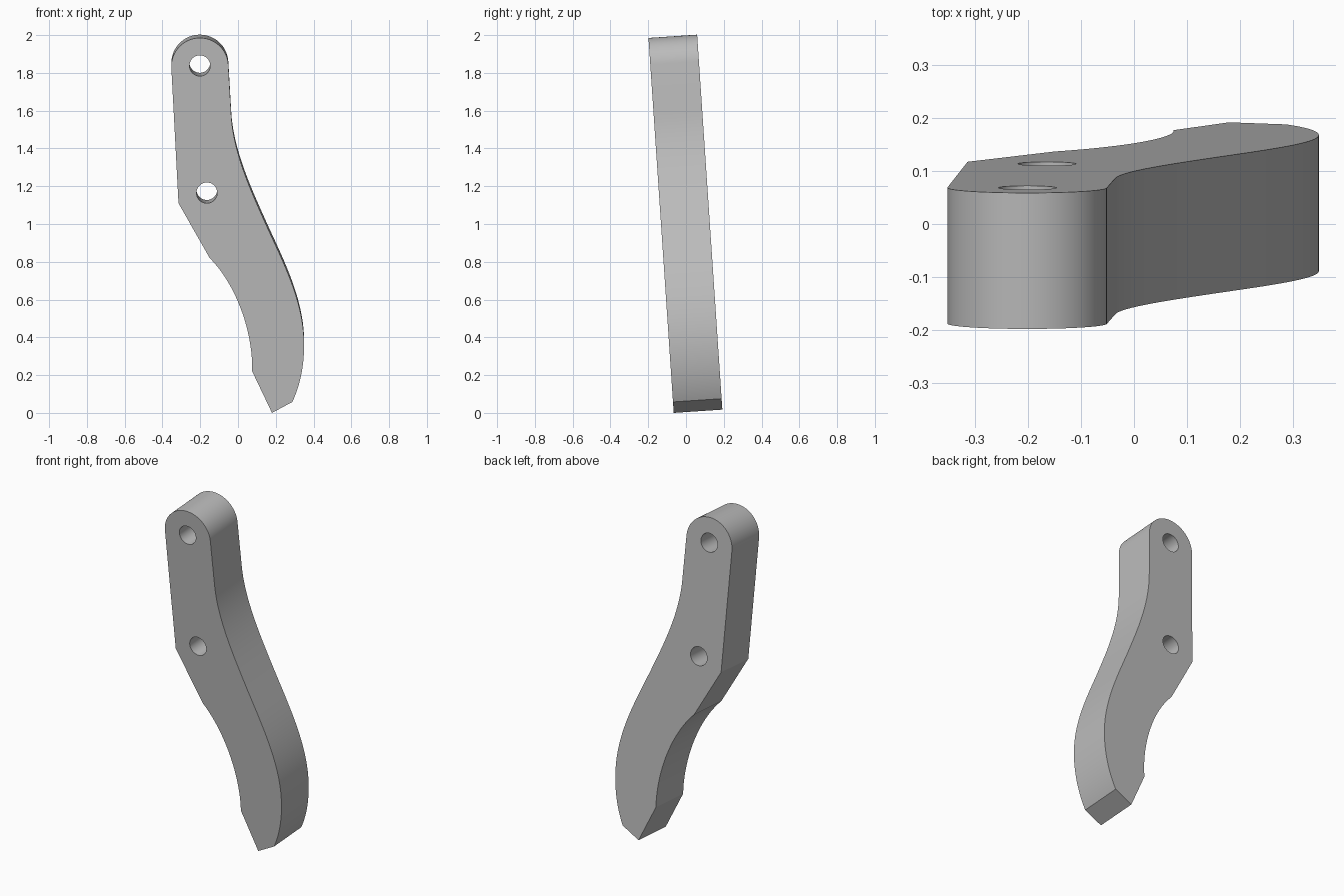
import bpy
import math
from mathutils import Vector
from mathutils.geometry import interpolate_bezier

cube = bpy.data.objects.get("Cube")
if cube:
    bpy.data.objects.remove(cube, do_unlink=True)

TILT = math.radians(3.85)
THICK = 0.258
HOLE_R = 0.055


def arc(cx, cy, r, start, end, steps):
    angles = [math.radians(start + (end - start) * i / steps) for i in range(steps + 1)]
    return [Vector((cx + r * math.cos(a), cy + r * math.sin(a), 0)) for a in angles]


def bezier(*pts, steps=20):
    a, h1, h2, b = [Vector((x, y, 0)) for x, y in pts]
    return interpolate_bezier(a, h1, h2, b, steps)


# Side outline, counter-clockwise from the pointed foot
outline = [Vector((0.18, 0, 0))]
outline += bezier((0.288, 0.058), (0.33, 0.15), (0.35, 0.25), (0.35, 0.36))
outline += bezier((0.35, 0.36), (0.35, 0.58), (0.248, 0.78), (0.156, 0.98))[1:]
outline += bezier((0.156, 0.98), (0.066, 1.18), (-0.026, 1.38), (-0.036, 1.58))[1:]
outline += arc(-0.202, 1.834, 0.151, 3, 183, 40)
outline += [Vector((-0.315, 1.11, 0))]
outline += bezier((-0.15, 0.82), (-0.01, 0.68), (0.08, 0.43), (0.075, 0.22))

# Two bolt holes
holes = [arc(x, y, HOLE_R, 0, 360, 40)[:-1] for x, y in ((-0.202, 1.838), (-0.165, 1.165))]

# Extruded plate with the holes left open
curve = bpy.data.curves.new("lever_arm", 'CURVE')
curve.dimensions = '2D'
curve.fill_mode = 'BOTH'
curve.extrude = THICK / 2
for loop in [outline] + holes:
    spline = curve.splines.new('POLY')
    spline.points.add(len(loop) - 1)
    for point, co in zip(spline.points, loop):
        point.co = (co.x, co.y / math.cos(TILT), 0, 1)
    spline.use_cyclic_u = True

arm = bpy.data.objects.new("lever_arm", curve)
bpy.context.collection.objects.link(arm)
arm.rotation_euler.x = math.pi / 2 + TILT
arm.location = (0, -0.065 + THICK / 2 * math.cos(TILT), THICK / 2 * math.sin(TILT))

# Turn into a welded mesh with crisp edges
bpy.ops.object.select_all(action='DESELECT')
arm.select_set(True)
bpy.context.view_layer.objects.active = arm
bpy.ops.object.convert(target='MESH')
arm = bpy.context.object
bpy.ops.object.mode_set(mode='EDIT')
bpy.ops.mesh.select_all(action='SELECT')
bpy.ops.mesh.remove_doubles(threshold=0.0002)
bpy.ops.mesh.normals_make_consistent(inside=False)
bpy.ops.object.mode_set(mode='OBJECT')
bpy.ops.object.shade_smooth_by_angle(angle=math.radians(11))

# Plain grey metal
GREY = (0.5, 0.5, 0.5, 1)
metal = bpy.data.materials.new("grey_metal")
metal.use_nodes = True
metal.diffuse_color = GREY
metal.node_tree.nodes["Principled BSDF"].inputs["Base Color"].default_value = GREY
arm.data.materials.clear()
arm.data.materials.append(metal)
